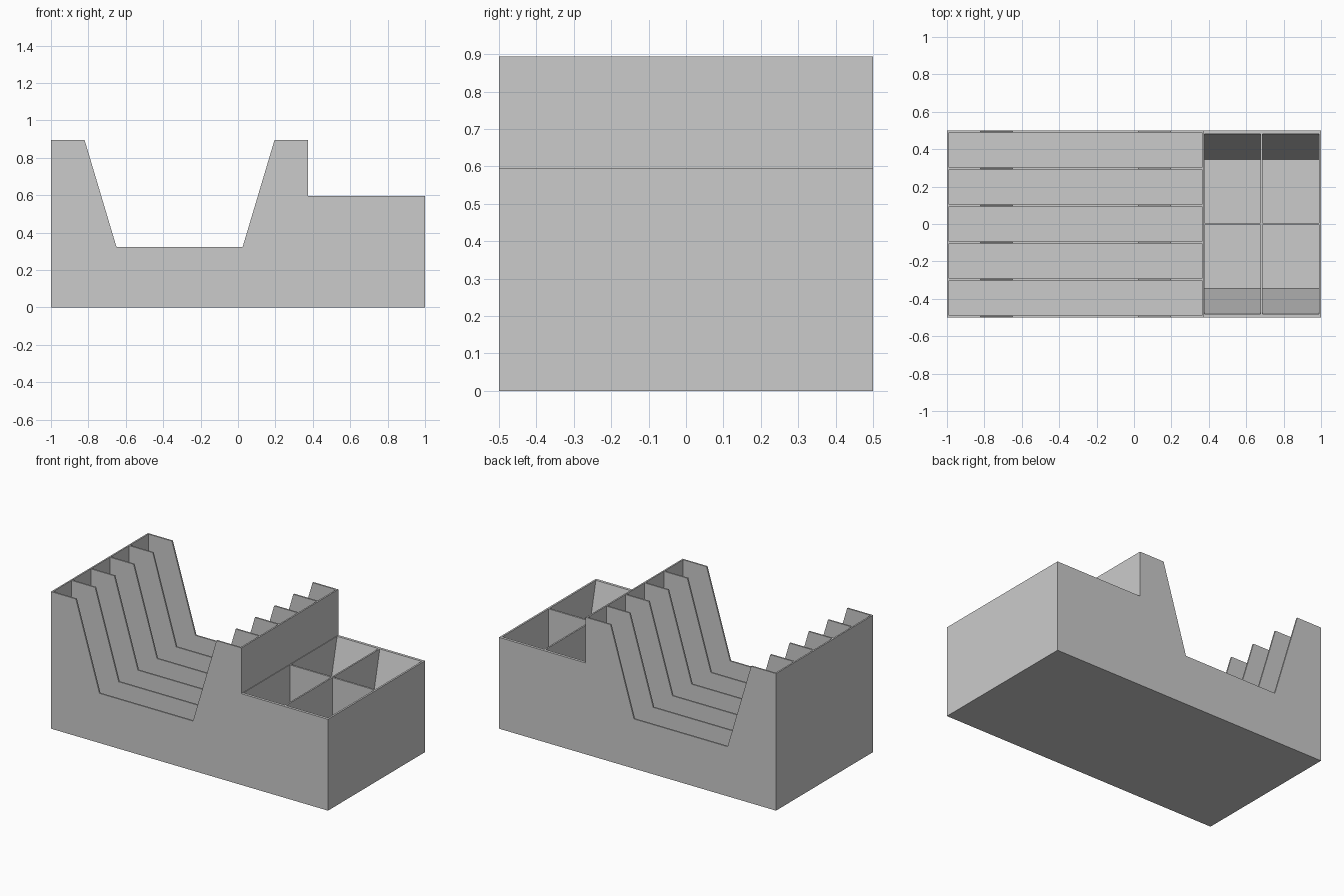
import bpy
import bmesh
from mathutils import Vector

if "Cube" in bpy.data.objects:
    bpy.data.objects.remove(bpy.data.objects["Cube"], do_unlink=True)

FLOOR = 0.012
TALL, LOW, DIP = 0.894, 0.596, 0.324
STEP = 0.374
WALL = 0.01

# One plain grey plastic
grey = bpy.data.materials.new("grey plastic")
grey.use_nodes = True
colour = (0.6, 0.6, 0.6, 1)
grey.diffuse_color = colour
grey.node_tree.nodes["Principled BSDF"].inputs["Base Color"].default_value = colour


def prism(bm, points, offset):
    """Extrude a closed outline along the offset vector."""
    face = bm.faces.new([bm.verts.new(p) for p in points])
    grown = bmesh.ops.extrude_face_region(bm, geom=[face])["geom"]
    verts = [v for v in grown if isinstance(v, bmesh.types.BMVert)]
    bmesh.ops.translate(bm, verts=verts, vec=Vector(offset))


def finish(bm, name):
    bmesh.ops.recalc_face_normals(bm, faces=bm.faces)
    mesh = bpy.data.meshes.new(name)
    bm.to_mesh(mesh)
    bm.free()
    obj = bpy.data.objects.new(name, mesh)
    bpy.context.scene.collection.objects.link(obj)
    mesh.materials.append(grey)
    return obj


# Outer body, drawn as its front outline
outline = [(-1, 0), (1, 0), (1, LOW), (STEP, LOW), (STEP, TALL), (0.195, TALL),
           (0.025, DIP), (-0.65, DIP), (-0.82, TALL), (-1, TALL)]
bm = bmesh.new()
prism(bm, [(x, -0.5, z) for x, z in outline], (0, 1, 0))
body = finish(bm, "organizer_body")

# Five long file bays
bm = bmesh.new()
BAYS = 5
pitch = (1 - WALL) / BAYS
for i in range(BAYS):
    y0 = -0.5 + WALL + i * pitch
    y1 = y0 + pitch - WALL
    rect = [(-0.99, y0), (0.364, y0), (0.364, y1), (-0.99, y1)]
    prism(bm, [(x, y, FLOOR) for x, y in rect], (0, 0, 1))

# Four small pockets, each with a steep sloping outer wall
for x0, x1 in ((0.378, 0.676), (0.686, 0.988)):
    for side in (-1, 1):
        pocket = [(0.006, FLOOR), (0.345, FLOOR), (0.482, LOW), (0.482, 0.7), (0.006, 0.7)]
        prism(bm, [(x0, side * y, z) for y, z in pocket], (x1 - x0, 0, 0))
hollows = finish(bm, "hollow_cutter")
hollows.hide_render = True

# Carve the hollows out of the body
cut = body.modifiers.new("hollows", "BOOLEAN")
cut.operation = "DIFFERENCE"
cut.solver = "EXACT"
cut.object = hollows
bpy.context.view_layer.objects.active = body
body.select_set(True)
bpy.ops.object.modifier_apply(modifier=cut.name)
bpy.data.objects.remove(hollows, do_unlink=True)
